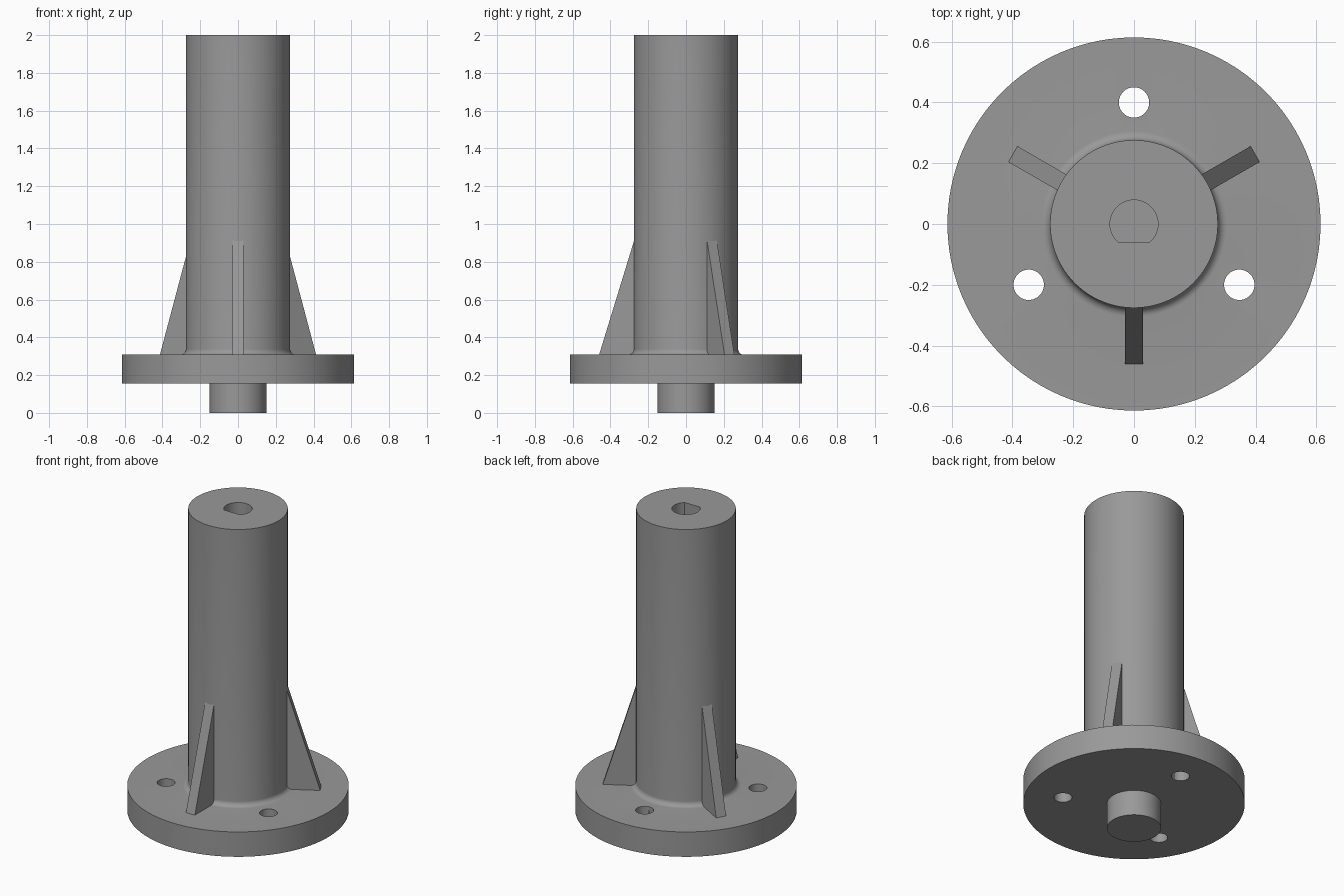
import bpy, bmesh, math
from mathutils import Matrix

if "Cube" in bpy.data.objects:
    bpy.data.objects.remove(bpy.data.objects["Cube"])

grey = bpy.data.materials.new("mid grey")
grey.diffuse_color = (0.32, 0.32, 0.32, 1)
grey.use_nodes = True
grey.node_tree.nodes["Principled BSDF"].inputs["Base Color"].default_value = grey.diffuse_color


def make_object(name, bm):
    bmesh.ops.recalc_face_normals(bm, faces=bm.faces)
    mesh = bpy.data.meshes.new(name)
    bm.to_mesh(mesh)
    bm.free()
    mesh.materials.append(grey)
    obj = bpy.data.objects.new(name, mesh)
    bpy.context.collection.objects.link(obj)
    return obj


def lathe(name, profile, sides=96):
    """Revolve (radius, z) points around z and cap both ends."""
    bm = bmesh.new()
    rings = [[bm.verts.new((r * math.cos(2 * math.pi * i / sides),
                            r * math.sin(2 * math.pi * i / sides), z))
              for i in range(sides)] for r, z in profile]
    for a, b in zip(rings, rings[1:]):
        for i in range(sides):
            j = (i + 1) % sides
            bm.faces.new((a[i], a[j], b[j], b[i]))
    bm.faces.new(rings[0])
    bm.faces.new(rings[-1])
    return make_object(name, bm)


def prism(name, outline, direction, matrix):
    """Extrude a closed outline of 3D points along a direction."""
    bm = bmesh.new()
    face = bm.faces.new([bm.verts.new(p) for p in outline])
    ext = bmesh.ops.extrude_face_region(bm, geom=[face])
    moved = [v for v in ext["geom"] if isinstance(v, bmesh.types.BMVert)]
    bmesh.ops.translate(bm, verts=moved, vec=direction)
    bmesh.ops.transform(bm, matrix=matrix, verts=bm.verts)
    return make_object(name, bm)


def cut(target, cutter):
    mod = target.modifiers.new("cut", "BOOLEAN")
    mod.operation = "DIFFERENCE"
    mod.solver = "EXACT"
    mod.object = cutter
    bpy.ops.object.select_all(action="DESELECT")
    bpy.context.view_layer.objects.active = target
    target.select_set(True)
    bpy.ops.object.modifier_apply(modifier=mod.name)
    bpy.data.objects.remove(cutter)


# Body: locating spigot, flange and column with a fillet at its foot
SHAFT, FLOOR, FILLET = 0.276, 0.308, 0.03
fillet = [(SHAFT + FILLET * (1 - math.sin(a)), FLOOR + FILLET * (1 - math.cos(a)))
          for a in (math.pi / 2 * k / 8 for k in range(9))]
body = lathe("flanged_column",
             [(0.15, 0), (0.15, 0.156), (0.614, 0.156), (0.614, FLOOR)]
             + fillet + [(SHAFT, 2)])

# Three bolt holes through the flange
for deg in (90, 210, 330):
    a = math.radians(deg)
    hole = lathe("hole_cutter", [(0.05, 0.1), (0.05, 0.4)], 40)
    hole.location = (0.4 * math.cos(a), 0.4 * math.sin(a), 0)
    cut(body, hole)

# Blind D-shaped bore in the top, flat towards the front
R, FLAT, DEPTH = 0.079, -0.06, 0.5
start = math.asin(FLAT / R)
sweep = math.pi - 2 * start
outline = [(R * math.cos(start + sweep * i / 40),
            R * math.sin(start + sweep * i / 40), 2 - DEPTH) for i in range(41)]
cut(body, prism("bore_cutter", outline, (0, 0, DEPTH + 0.1), Matrix()))

bpy.ops.object.select_all(action="DESELECT")
body.select_set(True)
bpy.context.view_layer.objects.active = body
bpy.ops.object.shade_smooth_by_angle(angle=math.radians(30))

# Three tapered ribs bracing the column
T = 0.06
for n, deg in enumerate((30, 150, 270)):
    prism(f"rib_{n + 1}",
          [(0.25, -T / 2, FLOOR), (0.46, -T / 2, FLOOR),
           (0.274, -T / 2, 0.915), (0.25, -T / 2, 0.915)],
          (0, T, 0), Matrix.Rotation(math.radians(deg), 4, "Z"))
